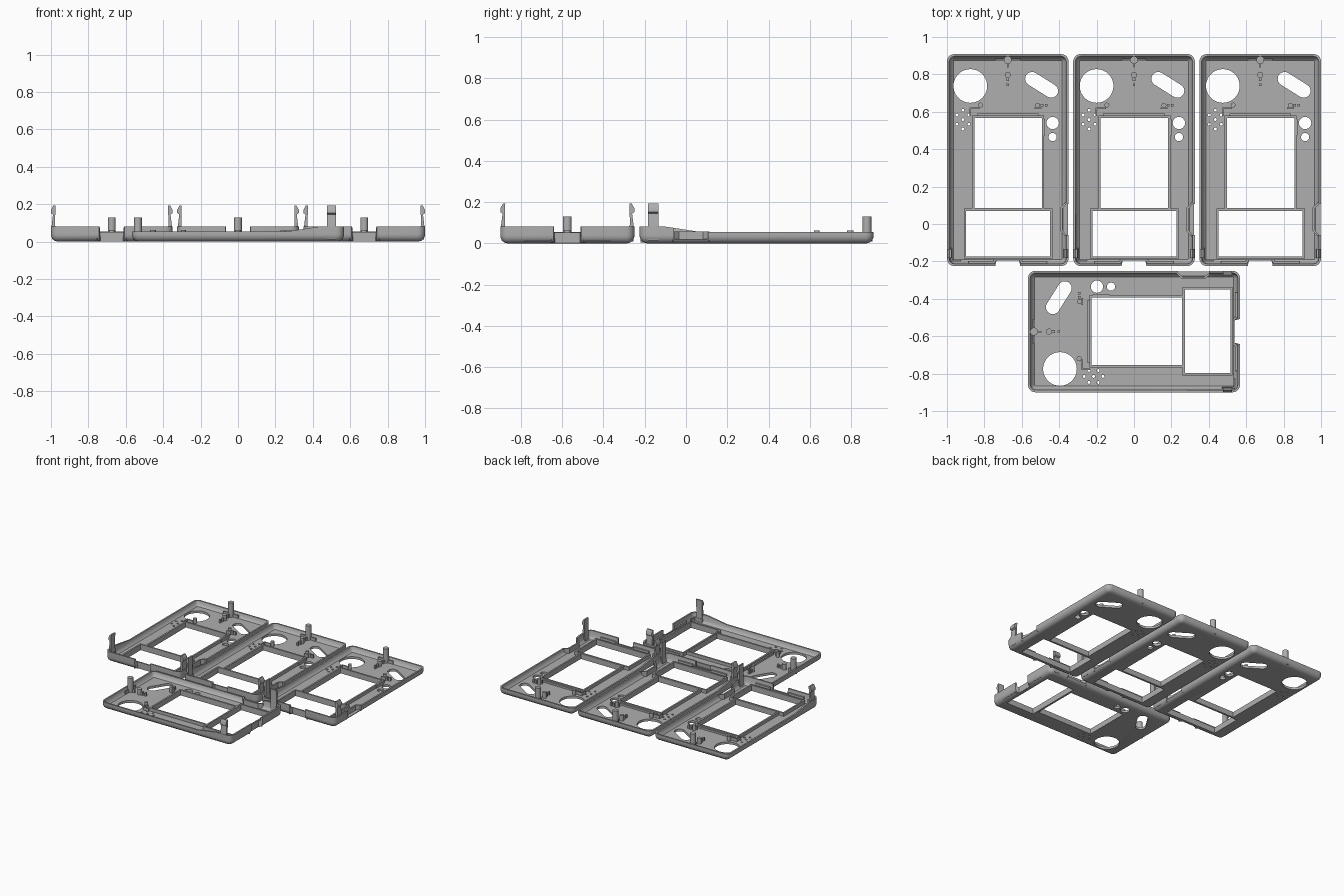
import bpy, bmesh, math
from mathutils import Matrix, Vector

if "Cube" in bpy.data.objects:
    bpy.data.objects.remove(bpy.data.objects["Cube"])

W, L, FLOOR = 0.65, 1.134, 0.018
grey = bpy.data.materials.new("grey plastic")
grey.diffuse_color = (0.43, 0.43, 0.43, 1)
grey.use_nodes = True
grey.node_tree.nodes["Principled BSDF"].inputs["Base Color"].default_value = grey.diffuse_color


def rim_height(v):
    # side walls rise towards the front end
    t = min(max((-0.27 - v) / 0.17, 0), 1)
    return 0.055 + 0.026 * t


def add_loop(bm, inset, z):
    # rounded rectangle with extra points along the sides
    hw, hl = W / 2 - inset, L / 2 - inset
    r = max(0.04 - inset, 0.006)
    pts = [(hw, v) for v in (-0.44, -0.355, -0.27)]
    for k, (sx, sy) in enumerate(((1, 1), (-1, 1), (-1, -1), (1, -1))):
        for i in range(6):
            a = math.radians(90 * k + 18 * i)
            pts.append((sx * (hw - r) + r * math.cos(a), sy * (hl - r) + r * math.sin(a)))
        if k == 1:
            pts += [(-hw, v) for v in (-0.27, -0.355, -0.44)]
    return [bm.verts.new((x, y, rim_height(y) if z is None else z)) for x, y in pts]


def prism(bm, pts, z0, z1):
    lo = [bm.verts.new((x, y, z0)) for x, y in pts]
    hi = [bm.verts.new((x, y, z1)) for x, y in pts]
    n = len(pts)
    bm.faces.new(lo[::-1])
    bm.faces.new(hi)
    for i in range(n):
        bm.faces.new((lo[i], lo[(i + 1) % n], hi[(i + 1) % n], hi[i]))


def box(bm, x0, x1, y0, y1, z0, z1):
    prism(bm, [(x0, y0), (x1, y0), (x1, y1), (x0, y1)], z0, z1)


def disc(bm, x, y, r, z0, z1, n=24):
    prism(bm, [(x + r * math.cos(2 * math.pi * i / n), y + r * math.sin(2 * math.pi * i / n))
               for i in range(n)], z0, z1)


def capsule(bm, a, b, r, z0, z1):
    a, b = Vector(a), Vector(b)
    d = math.atan2(*(b - a).yx)
    pts = []
    for c, start in ((b, d - math.pi / 2), (a, d + math.pi / 2)):
        for i in range(11):
            t = start + math.pi * i / 10
            pts.append((c.x + r * math.cos(t), c.y + r * math.sin(t)))
    prism(bm, pts, z0, z1)


def frame(bm, x0, x1, y0, y1, t, z0, z1):
    # raised rim around an opening
    rings = []
    for z in (z0, z1):
        for o in (0, t):
            rings.append([bm.verts.new(p) for p in ((x0 - o, y0 - o, z), (x1 + o, y0 - o, z),
                                                    (x1 + o, y1 + o, z), (x0 - o, y1 + o, z))])
    a, b, c, d = rings
    for p, q in ((a, b), (b, d), (d, c), (c, a)):
        for i in range(4):
            j = (i + 1) % 4
            bm.faces.new((p[i], p[j], q[j], q[i]))


def to_mesh(bm, name):
    bmesh.ops.recalc_face_normals(bm, faces=bm.faces)
    me = bpy.data.meshes.new(name)
    bm.to_mesh(me)
    bm.free()
    me.materials.append(grey)
    return me


def add_object(name, me):
    ob = bpy.data.objects.new(name, me)
    bpy.context.collection.objects.link(ob)
    return ob


SCREEN = (-0.178, 0.182, -0.257, 0.226)
KEYPAD = (-0.222, 0.226, -0.515, -0.272)

# shell: rounded tray
bm = bmesh.new()
section = [(0.035, 0), (0.02, 0.004), (0.008, 0.013), (0.001, 0.028), (0, 0.04), (0, None),
           (0.012, None), (0.016, 0.042), (0.022, 0.028), (0.034, FLOOR)]
loops = [add_loop(bm, i, z) for i, z in section]
n = len(loops[0])
for p, q in zip(loops, loops[1:]):
    for i in range(n):
        bm.faces.new((p[i], p[(i + 1) % n], q[(i + 1) % n], q[i]))
bm.faces.new(loops[0][::-1])
bm.faces.new(loops[-1])
shell = add_object("shell", to_mesh(bm, "shell"))

# cutter: windows, round holes, slot, speaker holes, wall notches
bm = bmesh.new()
box(bm, *SCREEN, -0.1, 0.2)
box(bm, *KEYPAD, -0.1, 0.2)
disc(bm, -0.2, 0.396, 0.09, -0.1, 0.2, 40)
disc(bm, 0.24, 0.198, 0.033, -0.1, 0.2)
disc(bm, 0.24, 0.123, 0.022, -0.1, 0.2)
capsule(bm, (0.13, 0.434), (0.232, 0.37), 0.037, -0.1, 0.2)
for i in range(-1, 2):
    for j in range(-2, 3):
        if (i + j) % 2 == 0:
            disc(bm, -0.24 + i * 0.032, 0.216 + j * 0.025, 0.008, -0.1, 0.2, 10)
prism(bm, [(0.4, -0.40), (0.4, -0.235), (0.31, -0.235), (0.29, -0.26), (0.29, -0.375), (0.31, -0.40)],
      0.022, 0.2)
prism(bm, [(-0.075, -0.6), (0.075, -0.6), (0.06, -0.537), (-0.06, -0.537)], -0.1, 0.2)
cutter = add_object("cutter", to_mesh(bm, "cutter"))
cutter.hide_render = True
mod = shell.modifiers.new("openings", 'BOOLEAN')
mod.object, mod.operation, mod.solver = cutter, 'DIFFERENCE', 'EXACT'
dg = bpy.context.evaluated_depsgraph_get()
shell_mesh = bpy.data.meshes.new_from_object(shell.evaluated_get(dg))
bpy.data.objects.remove(shell)
bpy.data.objects.remove(cutter)
parts = {"shell": shell_mesh}

# window rims
bm = bmesh.new()
frame(bm, *SCREEN, 0.013, 0.002, 0.042)
frame(bm, *KEYPAD, 0.012, 0.002, 0.045)
box(bm, -0.165, 0.165, 0.236, 0.25, 0.01, 0.032)
parts["window_rims"] = to_mesh(bm, "window_rims")

# screw post with cross ribs, and small bosses
bm = bmesh.new()
disc(bm, 0, 0.535, 0.021, 0.01, 0.13)
box(bm, -0.065, 0.065, 0.531, 0.539, 0.01, 0.042)
box(bm, -0.004, 0.004, 0.495, 0.562, 0.01, 0.042)
parts["screw_post"] = to_mesh(bm, "screw_post")
bm = bmesh.new()
disc(bm, 0, 0.455, 0.016, 0.01, 0.062, 16)
disc(bm, -0.145, 0.294, 0.013, 0.01, 0.055, 16)
disc(bm, 0.16, 0.292, 0.013, 0.01, 0.062, 16)
for x, y, s in ((0, 0.43, 0.008), (0, 0.402, 0.006), (0.183, 0.293, 0.007), (0.205, 0.293, 0.007)):
    box(bm, x - s, x + s, y - s, y + s, 0.01, 0.045)
box(bm, 0.143, 0.18, 0.272, 0.28, 0.01, 0.045)
parts["bosses"] = to_mesh(bm, "bosses")

# locating ribs on the floor and inside the front wall
bm = bmesh.new()
box(bm, -0.2, -0.15, 0.274, 0.282, 0.01, 0.042)
box(bm, -0.205, -0.197, 0.235, 0.282, 0.01, 0.042)
box(bm, -0.305, -0.297, -0.54, -0.47, 0.01, 0.05)
box(bm, -0.3, -0.25, -0.54, -0.532, 0.01, 0.05)
box(bm, 0.192, 0.2, 0.13, 0.22, 0.01, 0.04)
for s in (-1, 1):
    x0, x1 = sorted((s * 0.08, s * 0.21))
    box(bm, x0, x1, -0.556, -0.54, 0.01, 0.055)
parts["ribs"] = to_mesh(bm, "ribs")

# recessed walls behind the side and front notches
bm = bmesh.new()
prism(bm, [(0.32, -0.228), (0.292, -0.26), (0.292, -0.375), (0.32, -0.407),
           (0.307, -0.407), (0.28, -0.38), (0.28, -0.255), (0.307, -0.228)], 0.01, 0.058)
prism(bm, [(-0.078, -0.562), (-0.062, -0.538), (0.062, -0.538), (0.078, -0.562),
           (0.085, -0.55), (0.07, -0.528), (-0.07, -0.528), (-0.085, -0.55)], 0.004, 0.052)
parts["recessed_walls"] = to_mesh(bm, "recessed_walls")

# snap hooks on both side walls
bm = bmesh.new()
hook = [(0.298, 0.015), (0.32, 0.015), (0.322, 0.08), (0.314, 0.145), (0.325, 0.152),
        (0.325, 0.17), (0.312, 0.193), (0.301, 0.193), (0.303, 0.1)]
for s in (-1, 1):
    ends = [[bm.verts.new((s * x, y, z)) for x, z in hook] for y in (-0.525, -0.475)]
    bm.faces.new(ends[0])
    bm.faces.new(ends[1])
    for i in range(len(hook)):
        j = (i + 1) % len(hook)
        bm.faces.new((ends[0][i], ends[0][j], ends[1][j], ends[1][i]))
parts["snap_hooks"] = to_mesh(bm, "snap_hooks")

# four trays: three upright, one turned a quarter
for me in parts.values():
    me.shade_smooth()
    me.set_sharp_from_angle(angle=math.radians(30))
places = [(-0.675, 0.342, 0), (0, 0.342, 0), (0.675, 0.342, 0), (0, -0.575, math.pi / 2)]
for k, (x, y, a) in enumerate(places, 1):
    for name, me in parts.items():
        ob = add_object(f"{name}_{k}", me)
        ob.matrix_world = Matrix.Translation((x, y, 0)) @ Matrix.Rotation(a, 4, 'Z')
